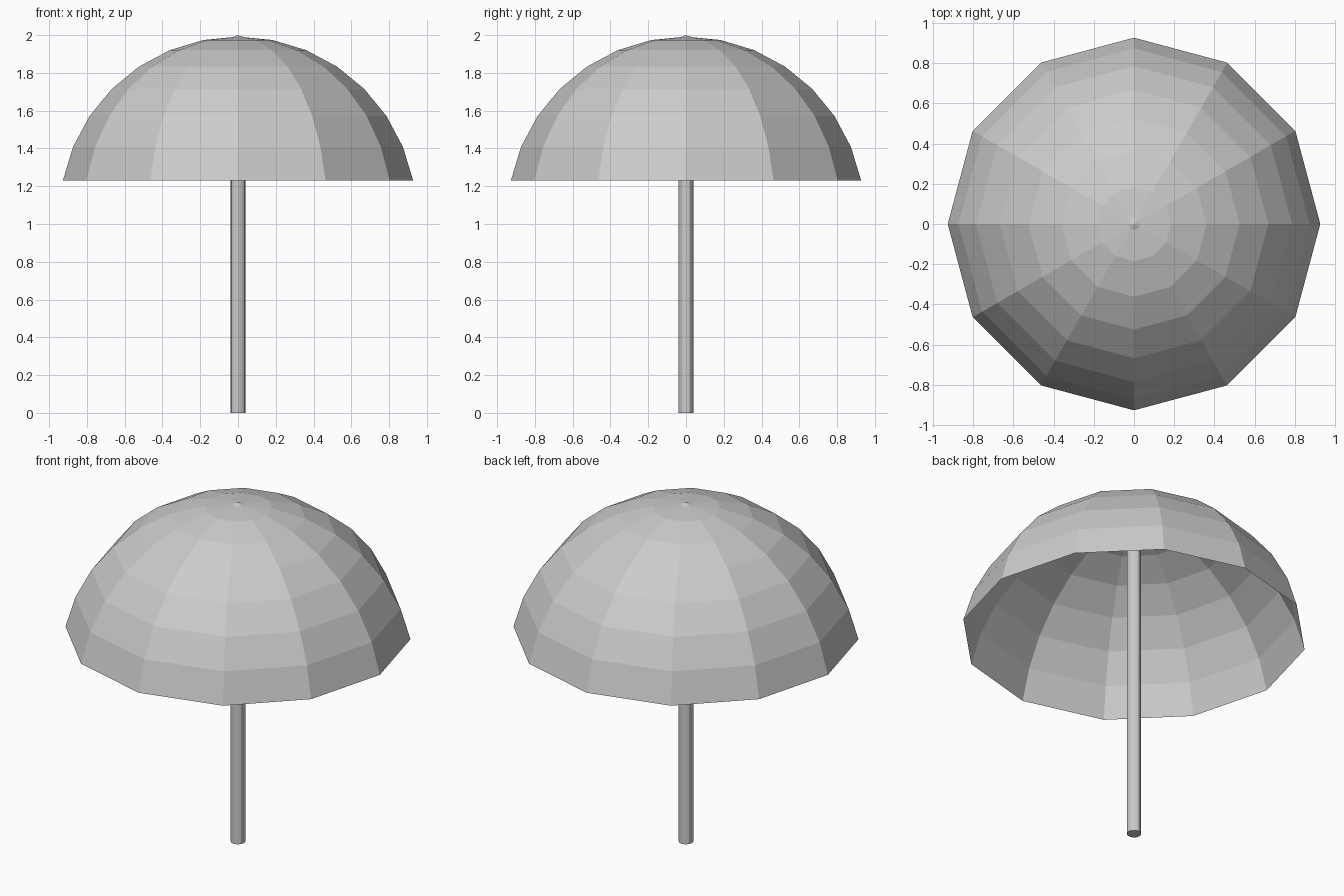
import bpy, bmesh
from math import sin, cos, pi

if "Cube" in bpy.data.objects:
    bpy.data.objects.remove(bpy.data.objects["Cube"], do_unlink=True)

grey = bpy.data.materials.new("light_grey")
grey.use_nodes = True
colour = (0.6, 0.6, 0.6, 1)
grey.diffuse_color = colour
grey.node_tree.nodes["Principled BSDF"].inputs["Base Color"].default_value = colour

SIDES = 12
RADIUS = 0.945
CENTRE_Z = 1.047


def add_object(name, bm):
    mesh = bpy.data.meshes.new(name)
    bm.to_mesh(mesh)
    bm.free()
    mesh.materials.append(grey)
    obj = bpy.data.objects.new(name, mesh)
    bpy.context.collection.objects.link(obj)
    return obj


def lathe(name, profile, cap_end=False):
    """Turn a profile of (radius, z), listed from the top down, around z."""
    bm = bmesh.new()
    rings = []
    for r, z in profile:
        count = SIDES if r > 0 else 1
        rings.append([bm.verts.new((r * cos(2 * pi * i / SIDES),
                                    r * sin(2 * pi * i / SIDES), z))
                      for i in range(count)])
    for upper, lower in zip(rings, rings[1:]):
        for i in range(SIDES):
            j = (i + 1) % SIDES
            if len(upper) == 1:
                bm.faces.new((upper[0], lower[i], lower[j]))
            else:
                bm.faces.new((upper[i], lower[i], lower[j], upper[j]))
    if cap_end:
        bm.faces.new(reversed(rings[-1]))
    return add_object(name, bm)


# Canopy: open faceted dome, a thin single skin
step = pi / 16
lathe("canopy", [(RADIUS * sin(k * step), CENTRE_Z + RADIUS * cos(k * step))
                 for k in range(8)])

# Tip: small point on top of the canopy
lathe("tip", [(0, 2.0), (0.035, 1.987)])

# Pole: slim round shaft from the ground up into the canopy
pole = lathe("pole", [(0, 1.985), (0.039, 1.98), (0.039, 0)], cap_end=True)
bpy.context.view_layer.objects.active = pole
pole.select_set(True)
bpy.ops.object.shade_smooth_by_angle()
